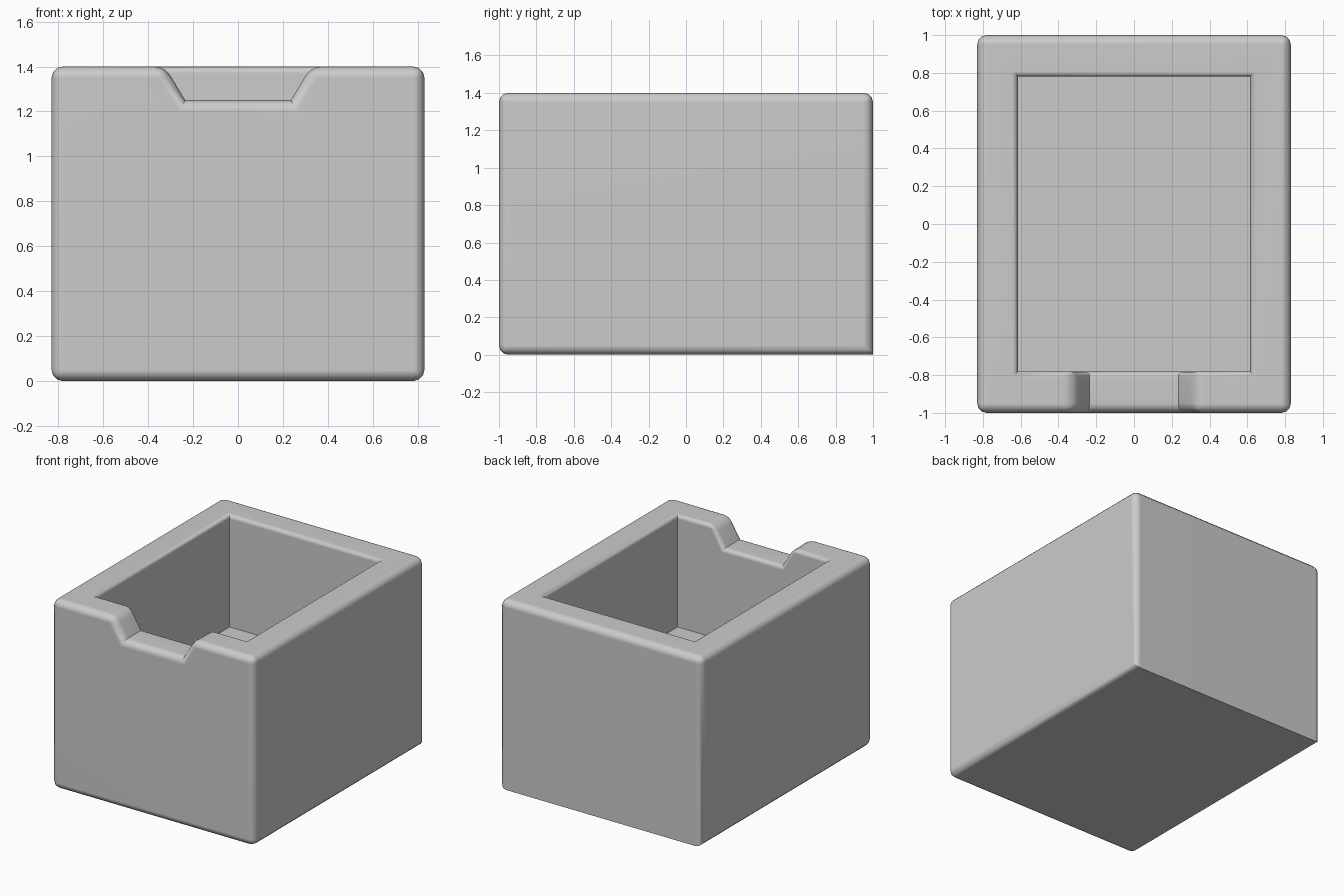
import bpy
import bmesh

cube = bpy.data.objects.get("Cube")
if cube:
    bpy.data.objects.remove(cube)

HALF_X, HALF_Y, HEIGHT = 0.83, 1.0, 1.4
IN_X, IN_Y, FLOOR = 0.615, 0.78, 0.57
NOTCH_Z = 1.25
OUTER, INNER = 0.05, 0.03

grey = bpy.data.materials.new("plain grey")
grey.use_nodes = True
colour = (0.6, 0.6, 0.6, 1)
grey.diffuse_color = colour
grey.node_tree.nodes["Principled BSDF"].inputs["Base Color"].default_value = colour


def prism(name, profile, y0, y1):
    """Extrude an x-z profile along y."""
    bm = bmesh.new()
    face = bm.faces.new([bm.verts.new((x, y0, z)) for x, z in profile])
    moved = bmesh.ops.extrude_face_region(bm, geom=[face])["geom"]
    verts = [g for g in moved if isinstance(g, bmesh.types.BMVert)]
    bmesh.ops.translate(bm, verts=verts, vec=(0, y1 - y0, 0))
    bmesh.ops.recalc_face_normals(bm, faces=bm.faces)
    mesh = bpy.data.meshes.new(name)
    bm.to_mesh(mesh)
    bm.free()
    mesh.materials.append(grey)
    obj = bpy.data.objects.new(name, mesh)
    bpy.context.collection.objects.link(obj)
    return obj


def rectangle(half, z0, z1):
    return [(-half, z0), (half, z0), (half, z1), (-half, z1)]


# Solid body, with cutters for the cavity and the front notch
body = prism("open_box", rectangle(HALF_X, 0, HEIGHT), -HALF_Y, HALF_Y)
cavity = prism("cavity_cutter", rectangle(IN_X, FLOOR, HEIGHT + 0.5), -IN_Y, IN_Y)
top = HEIGHT + 0.15
notch = prism("notch_cutter", [(-0.235, NOTCH_Z), (0.235, NOTCH_Z),
                               (0.415, top), (-0.415, top)], -1.3, -0.4)
for cutter in (cavity, notch):
    cutter.hide_render = True
    cut = body.modifiers.new("cut", "BOOLEAN")
    cut.operation = "DIFFERENCE"
    cut.solver = "EXACT"
    cut.object = cutter

# Bake the cuts and remove the cutters
depsgraph = bpy.context.evaluated_depsgraph_get()
mesh = bpy.data.meshes.new_from_object(body.evaluated_get(depsgraph))
body.modifiers.clear()
body.data = mesh
for cutter in (cavity, notch):
    bpy.data.objects.remove(cutter)

# Weight convex edges: large round outside, smaller round on the inner lip
bm = bmesh.new()
bm.from_mesh(mesh)
bmesh.ops.dissolve_limit(bm, angle_limit=0.01, verts=bm.verts, edges=bm.edges)
weight = bm.edges.layers.float.new("bevel_weight_edge")
for edge in bm.edges:
    if len(edge.link_faces) != 2 or edge.calc_face_angle_signed() < 0.2:
        continue
    if all(v.co.y > HALF_Y - 0.01 and v.co.z < 0.01 for v in edge.verts):
        continue  # crisp lower back edge
    inside = all(abs(v.co.x) < IN_X + 0.01 and abs(v.co.y) < IN_Y + 0.01
                 for v in edge.verts)
    edge[weight] = INNER / OUTER if inside else 1.0
bm.to_mesh(mesh)
bm.free()

bevel = body.modifiers.new("rounded edges", "BEVEL")
bevel.limit_method = "WEIGHT"
bevel.width = OUTER
bevel.segments = 3

# Smooth the rounds, keep the cavity corners sharp
bpy.ops.object.select_all(action="DESELECT")
body.select_set(True)
bpy.context.view_layer.objects.active = body
bpy.ops.object.modifier_apply(modifier=bevel.name)
bpy.ops.object.shade_smooth_by_angle(angle=0.6)
normals = body.modifiers.new("even shading", "WEIGHTED_NORMAL")
normals.keep_sharp = True
